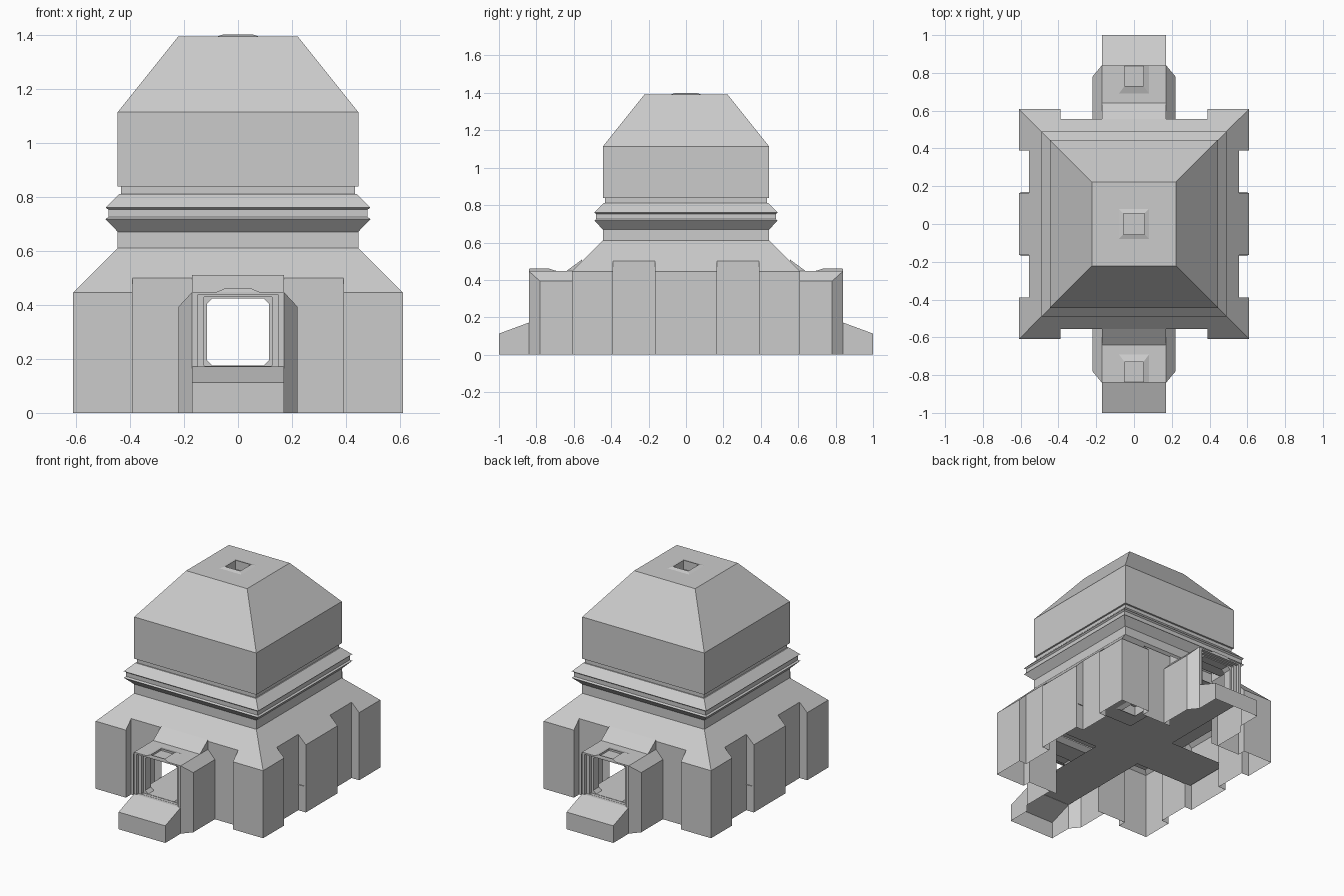
import bpy, bmesh, math

if "Cube" in bpy.data.objects:
    bpy.data.objects.remove(bpy.data.objects["Cube"])


def make(name, faces, turn=0.0):
    """Mesh object from a list of faces, each a list of 3D points."""
    bm = bmesh.new()
    for f in faces:
        bm.faces.new([bm.verts.new(p) for p in f])
    bmesh.ops.remove_doubles(bm, verts=bm.verts, dist=0.0005)
    bmesh.ops.recalc_face_normals(bm, faces=bm.faces)
    me = bpy.data.meshes.new(name)
    bm.to_mesh(me)
    bm.free()
    ob = bpy.data.objects.new(name, me)
    ob.rotation_euler.z = turn
    bpy.context.collection.objects.link(ob)
    return ob


def bridge(rings):
    """Quads between successive closed rings of points."""
    out = []
    for a, b in zip(rings, rings[1:]):
        n = len(a)
        out += [[a[i], a[(i + 1) % n], b[(i + 1) % n], b[i]] for i in range(n)]
    return out


def square(r, z):
    return [(-r, -r, z), (r, -r, z), (r, r, z), (-r, r, z)]


def rect(x0, x1, y0, y1, z):
    return [(x0, y0, z), (x1, y0, z), (x1, y1, z), (x0, y1, z)]


# Base: buttressed walls under a sloping skirt roof
OUT, REC, TOP = 0.61, 0.555, 0.445
front = [(-OUT, OUT), (-0.39, OUT), (-0.39, REC), (-0.22, REC), (-0.17, REC),
         (0.17, REC), (0.22, REC), (0.39, REC), (0.39, OUT), (OUT, OUT)]
side = [(-OUT, OUT), (-0.39, OUT), (-0.39, REC), (-0.165, REC), (-0.165, OUT),
        (0.165, OUT), (0.165, REC), (0.39, REC), (0.39, OUT), (OUT, OUT)]
walls = []
for k in range(4):
    c, s = round(math.cos(k * math.pi / 2)), round(math.sin(k * math.pi / 2))

    def put(t, d, z):
        return (c * t + s * d, s * t - c * d, z)

    def roof_z(d):
        return TOP + OUT - d

    line = side if k % 2 else front
    for p, q in zip(line, line[1:]):
        doorway = line is front and p[0] == -0.17
        z0 = 0.43 if doorway else 0
        walls.append([put(*p, z0), put(*q, z0), put(*q, roof_z(q[1])), put(*p, roof_z(p[1]))])
    walls.append([put(*p, roof_z(p[1])) for p in line]
                 + [put(0.445, 0.445, 0.61), put(-0.445, 0.445, 0.61)])
make("base_walls", walls)

# Tower: neck, cornice, drum, hipped roof and roof vent
profile = [(0.445, 0.61), (0.445, 0.67), (0.49, 0.717), (0.48, 0.725), (0.48, 0.752),
           (0.49, 0.76), (0.44, 0.81), (0.433, 0.81), (0.433, 0.838), (0.445, 0.838),
           (0.445, 1.113), (0.222, 1.392), (0.08, 1.392), (0.055, 1.4), (0.055, 1.34)]
make("tower", bridge([square(*p) for p in profile]) + [square(0.055, 1.34)])

# Interior ceiling with a sunken vent
make("ceiling", bridge([square(0.555, 0.44), square(0.08, 0.44), square(0.055, 0.425),
                        square(0.055, 0.49)]) + [square(0.055, 0.49)])

# Cross-shaped interior floor
FZ = 0.172
make("floor", [rect(-0.17, 0.17, -0.84, -0.17, FZ), rect(-0.17, 0.17, -0.17, 0.17, FZ),
               rect(-0.17, 0.17, 0.17, 0.84, FZ), rect(-0.6, -0.17, -0.17, 0.17, FZ),
               rect(0.17, 0.6, -0.17, 0.17, FZ)])


def portal(w, z0, z1, y, c):
    """Rectangle with cut corners in the xz plane."""
    return [(-w + c, y, z0), (w - c, y, z0), (w, y, z0 + c), (w, y, z1 - c),
            (w - c, y, z1), (-w + c, y, z1), (-w, y, z1 - c), (-w, y, z0 + c)]


for label, turn in (("front", 0.0), ("back", math.pi)):
    # Porch shell with chamfered corners and bevelled roof edges
    shell = []
    for s in (-1, 1):
        a, b = 0.22 * s, 0.17 * s
        shell += [
            [(a, -0.555, 0), (a, -0.78, 0), (a, -0.78, 0.393), (a, -0.555, 0.393)],
            [(a, -0.78, 0), (b, -0.84, 0), (b, -0.84, 0.447), (a, -0.78, 0.393)],
            [(a, -0.78, 0.393), (b, -0.84, 0.447), (b, -0.64, 0.447),
             (b, -0.555, 0.447), (a, -0.555, 0.393)],
            [(b, -0.64, 0.447), (b, -0.555, 0.447), (b, -0.555, 0.51)],
        ]
    shell += [rect(-0.17, 0.17, -0.84, -0.64, 0.447),
              [(-0.17, -0.64, 0.447), (0.17, -0.64, 0.447),
               (0.17, -0.555, 0.51), (-0.17, -0.555, 0.51)]]
    make(label + "_porch", shell, turn)

    # Stepped door frame
    rings = [portal(0.17, 0.17, 0.447, -0.84, 0.002), portal(0.15, 0.172, 0.437, -0.84, 0.002),
             portal(0.15, 0.172, 0.437, -0.82, 0.002), portal(0.128, 0.173, 0.43, -0.82, 0.005),
             portal(0.128, 0.173, 0.43, -0.80, 0.005), portal(0.115, 0.175, 0.424, -0.80, 0.02),
             portal(0.115, 0.175, 0.424, -0.74, 0.02)]
    make(label + "_door_frame", bridge(rings), turn)

    # Small raised vent above the door
    vent = [rect(-0.08, 0.08, -0.84, -0.69, 0.447), rect(-0.05, 0.05, -0.838, -0.73, 0.46),
            rect(-0.05, 0.05, -0.836, -0.73, 0.448)]
    make(label + "_porch_vent", bridge(vent) + [vent[-1]], turn)

    # Entrance ramp
    ramp = [[(-0.17, -1, 0), (0.17, -1, 0), (0.17, -1, 0.113), (-0.17, -1, 0.113)],
            [(-0.17, -1, 0.113), (0.17, -1, 0.113), (0.17, -0.84, FZ), (-0.17, -0.84, FZ)]]
    for x in (-0.17, 0.17):
        ramp.append([(x, -1, 0), (x, -0.84, 0), (x, -0.84, FZ), (x, -1, 0.113)])
    make(label + "_ramp", ramp, turn)
